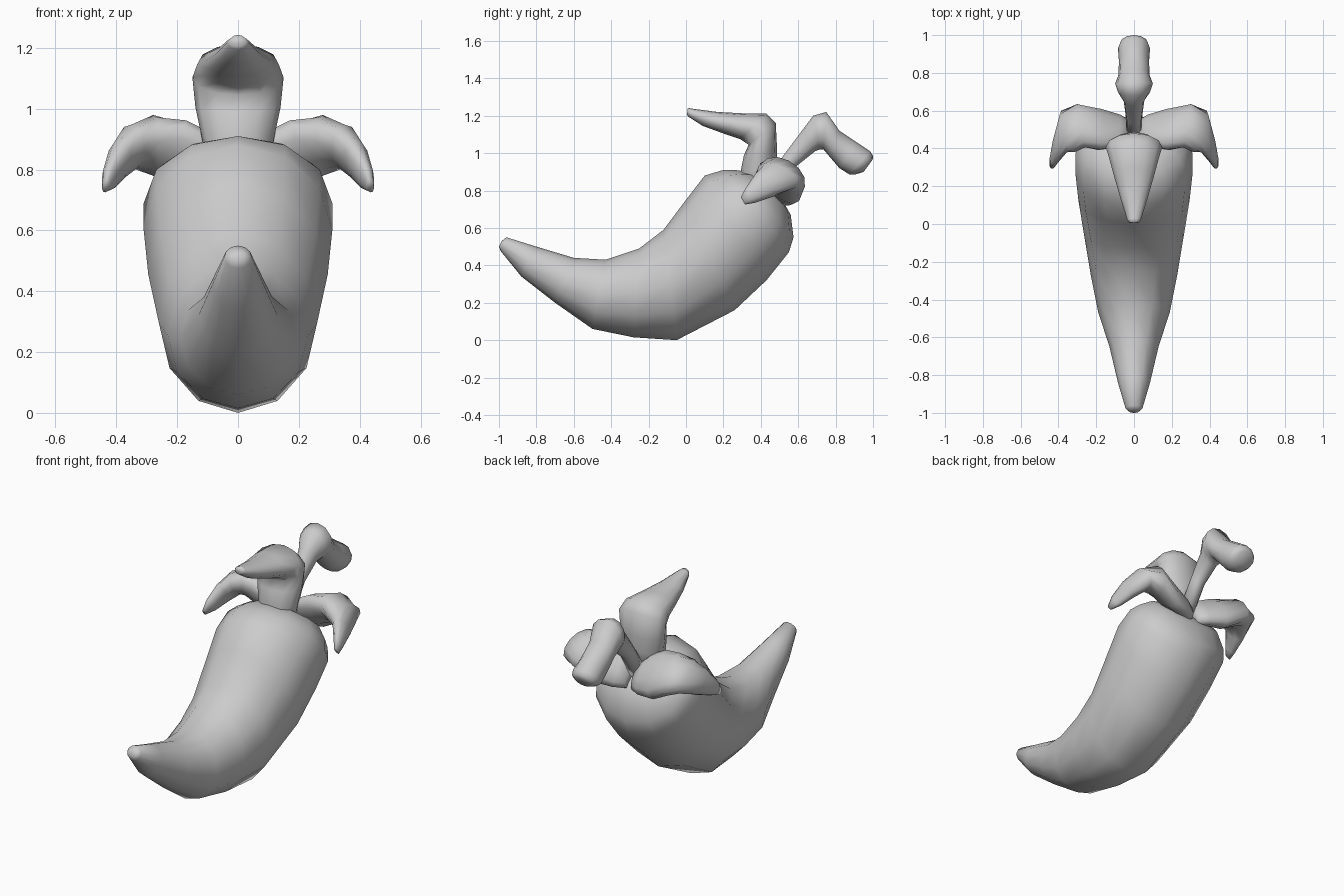
import bpy, bmesh, math
from mathutils import Vector


def loft(name, sections, sides=12, mirror=False):
    """Skin elliptical rings given as (centre, half axis a, half axis b)."""
    bm = bmesh.new()
    rings = []
    for c, a, b in sections:
        c, a, b = Vector(c), Vector(a), Vector(b)
        rings.append([bm.verts.new(c + a * math.cos(t) + b * math.sin(t))
                      for t in (2 * math.pi * i / sides for i in range(sides))])
    for r, s in zip(rings, rings[1:]):
        for i in range(sides):
            j = (i + 1) % sides
            bm.faces.new((r[i], r[j], s[j], s[i]))
    bm.faces.new(rings[0])
    bm.faces.new(rings[-1])
    bmesh.ops.recalc_face_normals(bm, faces=bm.faces)
    for f in bm.faces:
        f.smooth = True
    me = bpy.data.meshes.new(name)
    bm.to_mesh(me)
    bm.free()
    ob = bpy.data.objects.new(name, me)
    bpy.context.collection.objects.link(ob)
    if mirror:
        ob.modifiers.new("Mirror", 'MIRROR').use_mirror_merge = False
    return ob


def side_profile(rows):
    """Rows of (upper y, upper z, lower y, lower z, half width) on the x=0 plane."""
    out = []
    for uy, uz, ly, lz, w in rows:
        u, l = Vector((0, uy, uz)), Vector((0, ly, lz))
        out.append(((u + l) / 2, (w, 0, 0), (u - l) / 2))
    return out


# curved pepper body, tip to shoulder
loft("pepper_body", side_profile([
    (-.985, .53, -1.0, .50, .025),
    (-.96, .55, -.99, .475, .045),
    (-.80, .50, -.88, .34, .085),
    (-.60, .44, -.70, .20, .13),
    (-.43, .43, -.50, .06, .19),
    (-.25, .49, -.28, .015, .23),
    (-.12, .59, -.05, .00, .26),
    (0.0, .75, .26, .16, .295),
    (.10, .88, .43, .32, .31),
    (.20, .91, .55, .47, .31),
    (.26, .91, .575, .55, .28),
    (.33, .90, .56, .67, .22),
    (.38, .87, .52, .74, .11)]))

# front calyx leaf: rises, then folds forward to a point
loft("front_leaf", side_profile([
    (.46, .80, .30, .78, .10),
    (.485, .93, .29, .89, .12),
    (.487, 1.02, .31, .99, .14),
    (.48, 1.16, .335, 1.045, .15),
    (.43, 1.212, .29, 1.075, .135),
    (.30, 1.213, .20, 1.105, .105),
    (.17, 1.22, .09, 1.145, .07),
    (.03, 1.238, .012, 1.195, .036),
    (.01, 1.243, .005, 1.205, .025)]))

# side calyx leaves: spread outward and curl forward and down
loft("side_leaf", [
    ((.02, .48, .79), (0, .06, -.06), (0, .03, .04)),
    ((.09, .49, .82), (-.01, .085, -.09), (-.02, .03, .045)),
    ((.18, .50, .845), (0, .105, -.10), (-.02, .035, .06)),
    ((.28, .52, .88), (.02, .115, -.06), (.01, .03, .08)),
    ((.35, .49, .875), (.035, .11, -.03), (.025, -.01, .065)),
    ((.39, .42, .83), (.035, .04, -.03), (.02, -.03, .055)),
    ((.42, .345, .775), (.022, .015, -.02), (.015, -.02, .035)),
    ((.434, .305, .745), (.012, .006, -.012), (.005, -.01, .016))], mirror=True)

# bent stem with a thick knee and blunt end
loft("stem", side_profile([
    (.42, .84, .50, .78, .04),
    (.53, 1.00, .59, .93, .042),
    (.62, 1.12, .69, 1.01, .055),
    (.68, 1.20, .715, 1.02, .085),
    (.75, 1.22, .735, 1.02, .10),
    (.82, 1.12, .76, .99, .082),
    (.91, 1.06, .82, .92, .08),
    (.985, 1.01, .875, .885, .085),
    (1.0, .985, .91, .887, .075),
    (.998, .965, .95, .90, .045)]))
